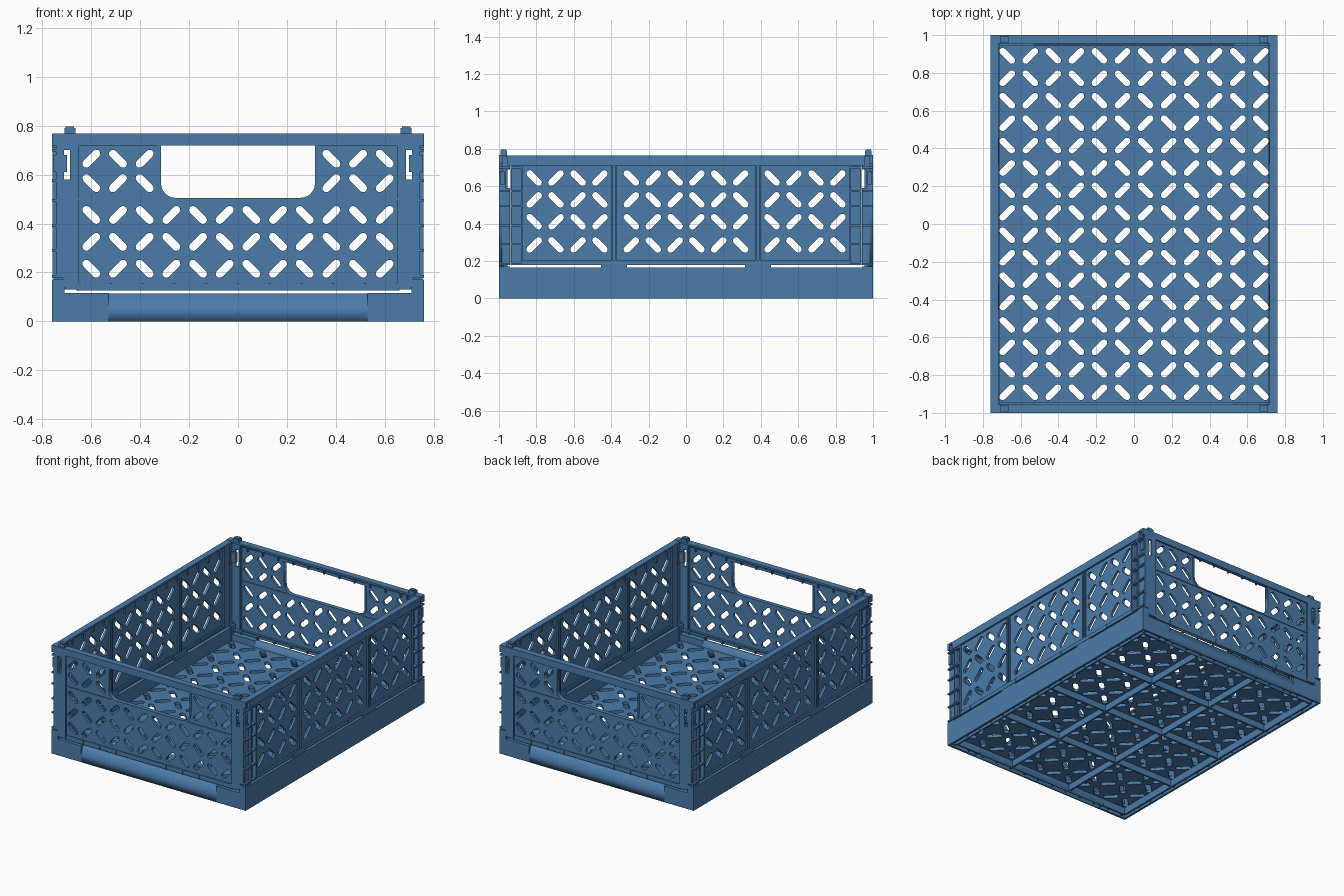
import bpy, bmesh, math
from mathutils import Vector

if "Cube" in bpy.data.objects:
    bpy.data.objects.remove(bpy.data.objects["Cube"])

mat = bpy.data.materials.new("blue_plastic")
mat.diffuse_color = (0.07, 0.2, 0.4, 1)
mat.use_nodes = True
mat.node_tree.nodes["Principled BSDF"].inputs["Base Color"].default_value = mat.diffuse_color


def finish(name, bm, mirror):
    bmesh.ops.recalc_face_normals(bm, faces=bm.faces)
    me = bpy.data.meshes.new(name)
    bm.to_mesh(me)
    bm.free()
    me.materials.clear()
    me.materials.append(mat)
    ob = bpy.data.objects.new(name, me)
    bpy.context.collection.objects.link(ob)
    if mirror:
        m = ob.modifiers.new("mirror", 'MIRROR')
        m.use_axis = ['x' in mirror, 'y' in mirror, False]
        m.use_mirror_merge = False
    return ob


def boxes(name, items, mirror=''):
    """Each item is x0, x1, y0, y1, z0, z1."""
    bm = bmesh.new()
    for x0, x1, y0, y1, z0, z1 in items:
        vs = bmesh.ops.create_cube(bm, size=1)['verts']
        c = Vector((x0 + x1, y0 + y1, z0 + z1)) / 2
        for v in vs:
            v.co = Vector((v.co.x * (x1 - x0), v.co.y * (y1 - y0), v.co.z * (z1 - z0))) + c
    return finish(name, bm, mirror)


def plate(name, outline, holes, plane, d0, d1, mirror=''):
    """Flat outline with holes, thickened from d0 to d1 across its plane."""
    cu = bpy.data.curves.new(name, 'CURVE')
    cu.dimensions, cu.fill_mode, cu.extrude = '2D', 'BOTH', (d1 - d0) / 2
    for pts in [outline] + holes:
        sp = cu.splines.new('POLY')
        sp.points.add(len(pts) - 1)
        for p, (u, v) in zip(sp.points, pts):
            p.co = (u, v, 0, 1)
        sp.use_cyclic_u = True
    tmp = bpy.data.objects.new("tmp", cu)
    bpy.context.collection.objects.link(tmp)
    dg = bpy.context.evaluated_depsgraph_get()
    me = bpy.data.meshes.new_from_object(tmp.evaluated_get(dg))
    bm = bmesh.new()
    bm.from_mesh(me)
    bpy.data.objects.remove(tmp)
    bmesh.ops.remove_doubles(bm, verts=bm.verts, dist=1e-4)
    for v in bm.verts:
        a, b, w = v.co.x, v.co.y, v.co.z + (d0 + d1) / 2
        v.co = {'XY': (a, b, w), 'XZ': (a, w, b), 'YZ': (w, a, b)}[plane]
    return finish(name, bm, mirror)


def rect(u0, u1, v0, v1):
    return [(u0, v0), (u1, v0), (u1, v1), (u0, v1)]


def slot(u, v, rising, half=0.029, r=0.0165):
    t = math.radians(45 if rising else 135)
    pts = []
    for s in (0, 1):
        for k in range(6):
            a = t + s * math.pi - math.pi / 2 + k * math.pi / 5
            b = t + s * math.pi
            pts.append((u + half * math.cos(b) + r * math.cos(a), v + half * math.sin(b) + r * math.sin(a)))
    return pts


def slots(us, vs, phase=0, **kw):
    return [slot(u, v, (i + j + phase) % 2 == 1, **kw) for i, u in us for j, v in enumerate(vs)]


def handle(w, z0, z1, r):
    arc = lambda cx, a0: [(cx + r * math.cos(math.radians(a0 + k * 15)),
                           z0 + r + r * math.sin(math.radians(a0 + k * 15))) for k in range(7)]
    return [(-w, z1)] + arc(-w + r, 180) + arc(w - r, 270) + [(w, z1)]


# Base floor with its slots
cols = [(i, -0.671 + 0.122 * i) for i in range(12)]
rows = [0.89 - 0.1187 * j for j in range(16)]
plate("floor", rect(-.725, .725, -.96, .96), slots(cols, rows, 0, half=.034, r=.018), 'XY', .05, .07)

# Ribs under the floor
boxes("floor_ribs",
      [(x - .007, x + .007, -.95, .95, .005, .052) for x in (-.243, .243)] +
      [(-.72, .72, y - .007, y + .007, .005, .052) for y in (-.475, 0, .475)])

# Base rim: hollow side channels with hinge bumps
side_rim = [(.745, .76, -1, 1, 0, .165), (.712, .724, -.95, .95, 0, .165), (.712, .76, -.95, .95, .15, .165)]
side_rim += [(.715, .755, s * .385 - .07, s * .385 + .07, .16, .19) for s in (-1, 1)]
side_rim += [(.72, .748, y * .119 - .004, y * .119 + .004, .01, .152) for y in range(-7, 8)]
boxes("base_side_rim", side_rim, 'x')

# Base rim: end channels with sloping finger ledge
plate("base_finger_ledge",
      [(-1, 0), (-1, .05), (-.975, .113), (-.945, .113), (-.945, 0), (-.957, 0), (-.957, .1),
       (-.967, .1), (-.985, .05), (-.985, 0)], [], 'YZ', -.53, .53, 'y')
boxes("base_end_rim", [(.53, .713, -1, -.985, 0, .115), (.53, .713, -.957, -.945, 0, .115),
                       (.53, .713, -1, -.945, .1, .115), (.53, .54, -1, -.945, .01, .115),
                       (.71, .76, -1, -.985, 0, .172), (.71, .76, -1, -.94, .157, .172),
                       (.71, .722, -1, -.94, .01, .172)], 'xy')
boxes("base_end_gussets", [(x * .119 - .004, x * .119 + .004, -.986, -.95, .01, .05)
                           for x in range(-5, 6)], 'y')

# End walls: slotted panel with hand hole
cols = [(i, -.6 + 1.2 / 11 * i) for i in range(12)]
outer = [c for c in cols if abs(c[1]) > .36]
end_holes = slots(cols, [.435, .325, .215]) + slots(outer, [.665, .565], 1) + [handle(.315, .505, .722, .06)]
plate("end_panel", rect(-.66, .66, .125, .74), end_holes, 'XZ', -.99, -.972, 'y')
grip = handle(.327, .495, .722, .07)
plate("hand_hole_rim", grip + handle(.315, .505, .722, .06)[::-1], [], 'XZ', -.995, -.966, 'y')

# End walls: rails, hinge knuckles and stiffeners
rails = [(-.76, .76, -1, -.955, .755, .768), (-.76, .76, -1, -.982, .72, .768),
         (-.65, .65, -.995, -.966, .496, .504), (-.65, .65, -.995, -.957, .148, .156),
         (-.65, .65, -.995, -.968, .125, .153)]
rails += [(x * .13 - .005, x * .13 + .005, -.998, -.957, .125, .156) for x in range(-5, 6)]
rails += [(x * .12 - .004, x * .12 + .004, -.985, -.957, .722, .76) for x in range(-5, 6)]
boxes("end_rails", rails, 'y')

# Corner posts: face skin with latch opening, ribbed return, peg on top
plate("post_face", [(.65, .13), (.70, .13), (.715, .145), (.715, .178), (.745, .178), (.745, .765), (.65, .765)],
      [rect(.687, .712, .58, .70)], 'XZ', -1, -.985, 'xy')
post = [(.65, .66, -1, -.955, .13, .765), (.735, .745, -1, -.966, .178, .765),
        (.735, .745, -.967, -.94, .178, .59), (.735, .745, -.967, -.94, .69, .765),
        (.70, .757, -.995, -.97, .61, .68), (.66, .715, -.99, -.957, .13, .138),
        (.72, .76, -1, -.94, .178, .19)]
post += [(.735, .76, -1, -.94, z - .005, z + .005) for z in (.29, .39, .495, .575, .70)]
post += [(.665, .71, -.992, -.958, .765, .79), (.67, .705, -.988, -.962, .785, .797)]
boxes("corner_post", post, 'xy')

# Side walls: slotted panel
group = [.812, .695, .577, .46, .292, .175, .058]
side_cols = list(enumerate([-g for g in group] + group[::-1]))
plate("side_panel", rect(-.88, .88, .18, .75), slots(side_cols, [.644, .527, .41, .286], half=.034, r=.018),
      'YZ', .73, .747, 'x')

# Side walls: rails, dividers, ribbed ends and stiffeners
side = [(.717, .76, -.955, .955, .752, .765), (.743, .76, -.955, .955, .71, .765),
        (.72, .757, -.935, .935, .178, .186), (.728, .757, -.88, .88, .18, .205)]
for s in (-1, 1):
    side += [(.72, .757, s * .385 + d - .004, s * .385 + d + .004, .2, .72) for d in (-.01, .01)]
    side += [(.718, .732, s * .905 - .033, s * .905 + .033, .18, .76),
             (.72, .758, s * .878 - .005, s * .878 + .005, .18, .76),
             (.72, .758, s * .933 - .004, s * .933 + .004, .18, .76)]
    side += [(.72, .758, s * .905 - .03, s * .905 + .03, z - .005, z + .005)
             for z in (.29, .39, .495, .575, .70)]
side += [(.719, .745, y * .117 - .004, y * .117 + .004, .712, .757) for y in range(-7, 8)]
side += [(.725, .758, y * .155 - .004, y * .155 + .004, .178, .205) for y in range(-5, 6)]
boxes("side_rails", side, 'x')
